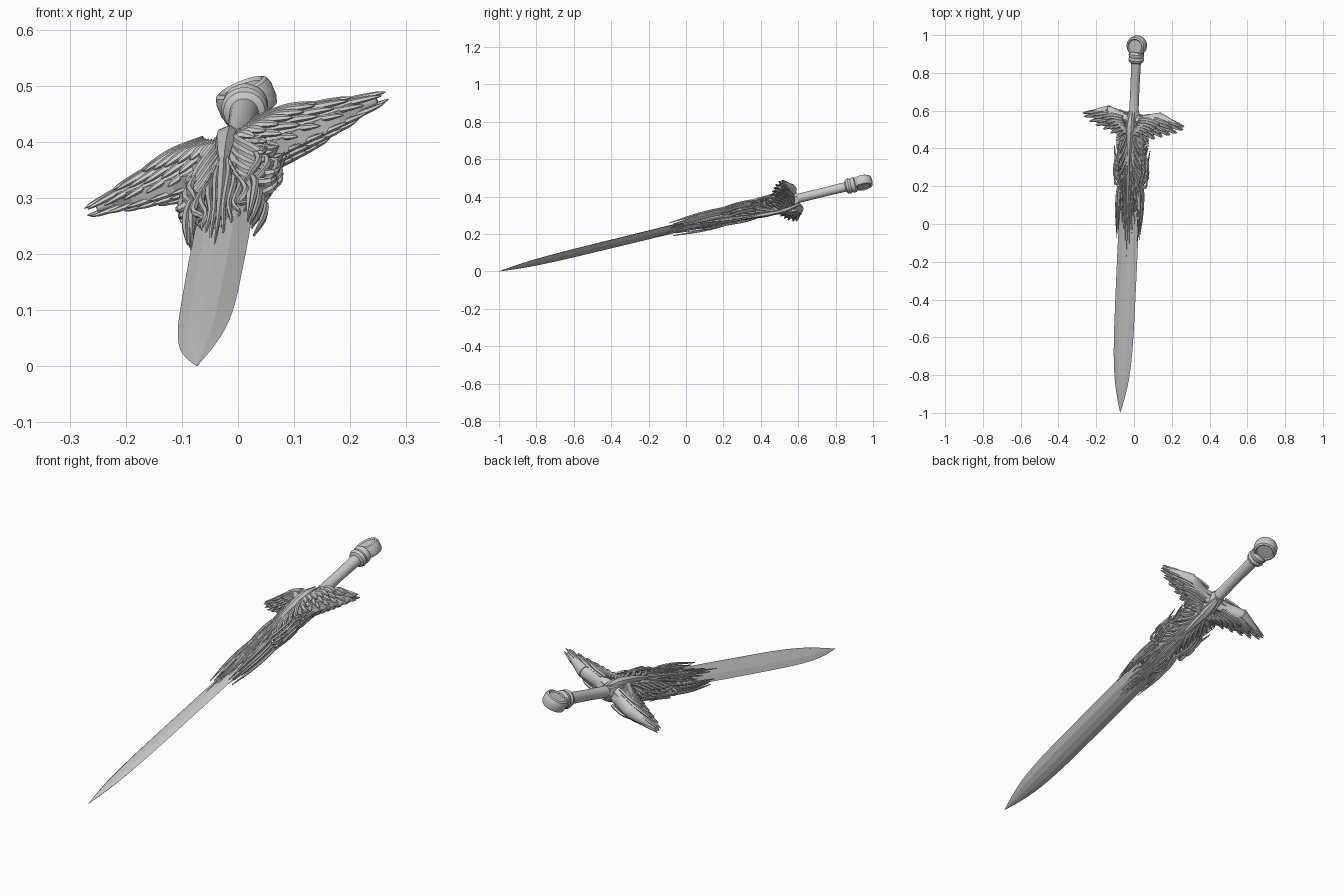
import bpy, bmesh, math
from mathutils import Vector, Matrix

# Sword frame: X = guard width, Y = tip to pommel, Z = blade face normal, origin at tip
D = Vector((0.044, 0.97, 0.2365)).normalized()
W = Vector((0.926, -0.124, 0.359))
W = (W - D * W.dot(D)).normalized()
N = W.cross(D)
FRAME = Matrix((W, D, N)).transposed().to_4x4()
FRAME.translation = (-0.073, -0.997, 0.001)


def finish(name, bm, mirror="", smooth=None):
    bmesh.ops.recalc_face_normals(bm, faces=bm.faces)
    me = bpy.data.meshes.new(name)
    bm.to_mesh(me)
    bm.free()
    ob = bpy.data.objects.new(name, me)
    bpy.context.collection.objects.link(ob)
    ob.matrix_world = FRAME
    if mirror:
        m = ob.modifiers.new("mirror", 'MIRROR')
        m.use_axis = ("x" in mirror, False, "z" in mirror)
        m.use_mirror_merge = False
    if smooth:
        bpy.ops.object.select_all(action='DESELECT')
        ob.select_set(True)
        bpy.context.view_layer.objects.active = ob
        bpy.ops.object.shade_smooth_by_angle(angle=math.radians(smooth))
    return ob


def skin(bm, rings):
    vs = [[bm.verts.new(p) for p in r] for r in rings]
    n = len(vs[0])
    for a, b in zip(vs, vs[1:]):
        for i in range(n):
            bm.faces.new((a[i], a[(i + 1) % n], b[(i + 1) % n], b[i]))
    bm.faces.new(vs[0])
    bm.faces.new(vs[-1])


def spline(rows, steps):
    r = [rows[0]] + list(rows) + [rows[-1]]
    out = []
    for i in range(1, len(r) - 2):
        for s in range(steps):
            t = s / steps
            out.append([0.5 * (2 * b + (c - a) * t + (2 * a - 5 * b + 4 * c - d) * t * t
                               + (3 * b - a - 3 * c + d) * t ** 3)
                        for a, b, c, d in zip(*r[i - 1:i + 3])])
    return out + [list(rows[-1])]


HEX = [(1, 0), (.55, 1), (-.55, 1), (-1, 0), (-.55, -1), (.55, -1)]


def sweep(bm, rows, steps=4, section=HEX):
    """rows: x, y, z, half width, half thickness along a path"""
    q = spline(rows, steps)
    rings = []
    for i, p in enumerate(q):
        t = (Vector(q[min(i + 1, len(q) - 1)][:3]) - Vector(q[max(i - 1, 0)][:3])).normalized()
        side = t.cross(Vector((0, 0, 1))).normalized()
        up = side.cross(t)
        rings.append([Vector(p[:3]) + side * a * max(p[3], .0006) + up * b * max(p[4], .0006)
                      for a, b in section])
    skin(bm, rings)


def lathe(name, rows, segs=24):
    bm = bmesh.new()
    skin(bm, [[(r * math.cos(i * math.tau / segs), y, r * math.sin(i * math.tau / segs))
               for i in range(segs)] for y, r in rows])
    return finish(name, bm, smooth=35)


# Blade: faceted lens section with a soft ridge, leaf shaped point
bm = bmesh.new()
LENS = [(1, 0), (.5, .8), (0, 1), (-.5, .8), (-1, 0), (-.5, -.8), (0, -1), (.5, -.8)]
sweep(bm, [(0, 0, 0, .001, .001), (0, .09, 0, .024, .007), (0, .2, 0, .043, .012),
           (0, .36, 0, .054, .015), (0, .6, 0, .057, .016), (0, 1.0, 0, .057, .017),
           (0, 1.4, 0, .05, .018)], 6, LENS)
finish("blade", bm, smooth=12)

# Grip and its collars
lathe("grip", [(1.56, .034), (1.62, .032), (1.64, .025), (1.78, .024), (1.92, .026)])
lathe("grip_collar", [(1.905, .026), (1.912, .037), (1.925, .042), (1.937, .037), (1.945, .041),
                      (1.957, .041), (1.968, .032)])

# Pommel: disc lying in the blade plane with a raised rim
bm = bmesh.new()
skin(bm, [[(r * math.cos(i * math.tau / 32), 2.0 + r * math.sin(i * math.tau / 32), z)
           for i in range(32)]
          for z, r in [(-.022, .036), (-.028, .041), (-.024, .049), (-.012, .053),
                       (.012, .053), (.024, .049), (.028, .041), (.022, .036)]])
finish("pommel", bm, smooth=35)

# Central body wrapping the blade root
bm = bmesh.new()
sweep(bm, [(0, 1.645, 0, .028, .028), (0, 1.58, 0, .046, .044), (0, 1.46, 0, .044, .04),
           (0, 1.3, 0, .043, .031), (0, 1.12, 0, .038, .022), (0, .98, 0, .012, .017)])
finish("guard_body", bm)

# Keel spike with a longer thin spine below it
bm = bmesh.new()
sweep(bm, [(0, 1.64, .03, .008, .008), (0, 1.57, .045, .02, .012), (0, 1.45, .042, .014, .012),
           (0, 1.33, .032, .003, .004)])
sweep(bm, [(0, 1.5, .04, .007, .014), (0, 1.3, .032, .009, .009), (0, 1.1, .023, .006, .005),
           (0, .85, .015, .001, .002)])
finish("keel", bm, "z")

# Wing core plate
bm = bmesh.new()
outline = [(0, 1.63), (.07, 1.625), (.15, 1.645), (.25, 1.605), (.2, 1.555), (.12, 1.53),
           (.06, 1.49), (0, 1.44)]
skin(bm, [[(x, y, z) for x, y in outline] for z in (-.014, .014)])
finish("wing_plate", bm, "x")

# Wing arm: bony leading edge with a socket at the bend
bm = bmesh.new()
ROUND = [(math.cos(i * math.tau / 12), math.sin(i * math.tau / 12)) for i in range(12)]
sweep(bm, [(0, 1.595, 0, .03, .04), (.06, 1.605, 0, .023, .034), (.13, 1.63, 0, .019, .028),
           (.155, 1.632, 0, .017, .026)], 4, ROUND)
sweep(bm, [(.14, 1.634, 0, .021, .03), (.19, 1.62, 0, .017, .023), (.235, 1.605, 0, .011, .017),
           (.27, 1.597, 0, .004, .008)], 4, ROUND)
finish("wing_arm", bm, "x", 35)

# Wing feathers in overlapping layers
ends = [(.29, 1.596), (.283, 1.578), (.25, 1.556), (.212, 1.54), (.168, 1.525), (.125, 1.508),
        (.09, 1.488)]
bm = bmesh.new()
for layer in range(3):
    for i, (ex, ey) in enumerate(ends):
        k = 1 - .21 * layer
        ex2, ey2 = ex * k, 1.60 + (ey - 1.60) * (k + .08 * layer)
        sx, sy = ex2 * .28, 1.615 - .014 * i
        z = .010 + .013 * layer
        mx, my = (sx + ex2) / 2, (sy + ey2) / 2 + .012
        sweep(bm, [(sx, sy, z + .006, .008, .006), (mx, my, z + .005, .0115, .006),
                   (ex2 * .88 + sx * .12, ey2 * .88 + sy * .12 + .002, z, .007, .004),
                   (ex2, ey2, z - .003, .001, .001)])
finish("wing_feathers", bm, "xz")

# Curling tendrils that flow from the guard and hook outwards
bm = bmesh.new()
for i in range(5):
    y = 1.56 - .045 * i
    reach = (.072, .078, .088, .1, .094)[i]
    z = .036 - .004 * i
    sweep(bm, [(.012, y, z + .006, .005, .005), (.028, y - .07, z + .004, .008, .007),
               (.052, y - .12, z - .006, .008, .007), (reach * .9, y - .145, z - .014, .006, .006),
               (reach, y - .10, z - .018, .001, .001)])
    sweep(bm, [(.03, y - .02, z - .006, .006, .006), (.058, y - .05, z - .012, .007, .007),
               (reach * .88, y - .03 - .01 * i, z - .018, .004, .005),
               (reach * 1.02, y + .015, z - .02, .001, .001)])
finish("tendrils", bm, "xz")

# Bowed side loops around the narrow waist
bm = bmesh.new()
for i in range(3):
    r, z = .092 - .013 * i, .006 + .011 * i
    sweep(bm, [(.045, 1.43 - .01 * i, z, .003, .004), (r * .9, 1.395, z, .006, .005),
               (r, 1.33, z, .007, .005), (r * .85, 1.265, z, .006, .005),
               (.045, 1.22 - .02 * i, z, .001, .002)])
finish("side_loops", bm, "xz")

# Short barbs under the wings
bm = bmesh.new()
for i in range(3):
    y = 1.51 - .03 * i
    sweep(bm, [(.03, y, .02, .01, .009), (.06, y - .025, .015, .009, .008),
               (.09 - .005 * i, y - .035, .01, .001, .001)])
finish("barbs", bm, "xz")

# Edge guards: framed plates along the blade edges
bm = bmesh.new()
for z in (.006, .024):
    sweep(bm, [(.05, 1.27, z, .004, .005), (.064, 1.2, z, .007, .005), (.066, 1.08, z * .9, .006, .005),
               (.058, .97 - z, z * .6, .001, .002)])
sweep(bm, [(.048, 1.24, .016, .008, .012), (.056, 1.15, .015, .008, .012), (.054, 1.02, .01, .002, .004)])
finish("edge_guards", bm, "xz")

# Long blades of filigree lying on the blade face
bm = bmesh.new()
for i in range(4):
    x, y0, y1 = .011 + .011 * i, 1.42 - .05 * i, .9 + .055 * i
    sweep(bm, [(x * .6, y0, .036, .004, .006), (x * 1.15, y0 - .12, .032 - .002 * i, .006, .006),
               (x * .8, (y0 + y1) / 2 - .06, .024 - .002 * i, .005, .005),
               (x * 1.1, y1 + .05, .016 - .002 * i, .003, .003), (x * .9, y1, .012 - .002 * i, .001, .001)])
finish("filigree", bm, "xz")
